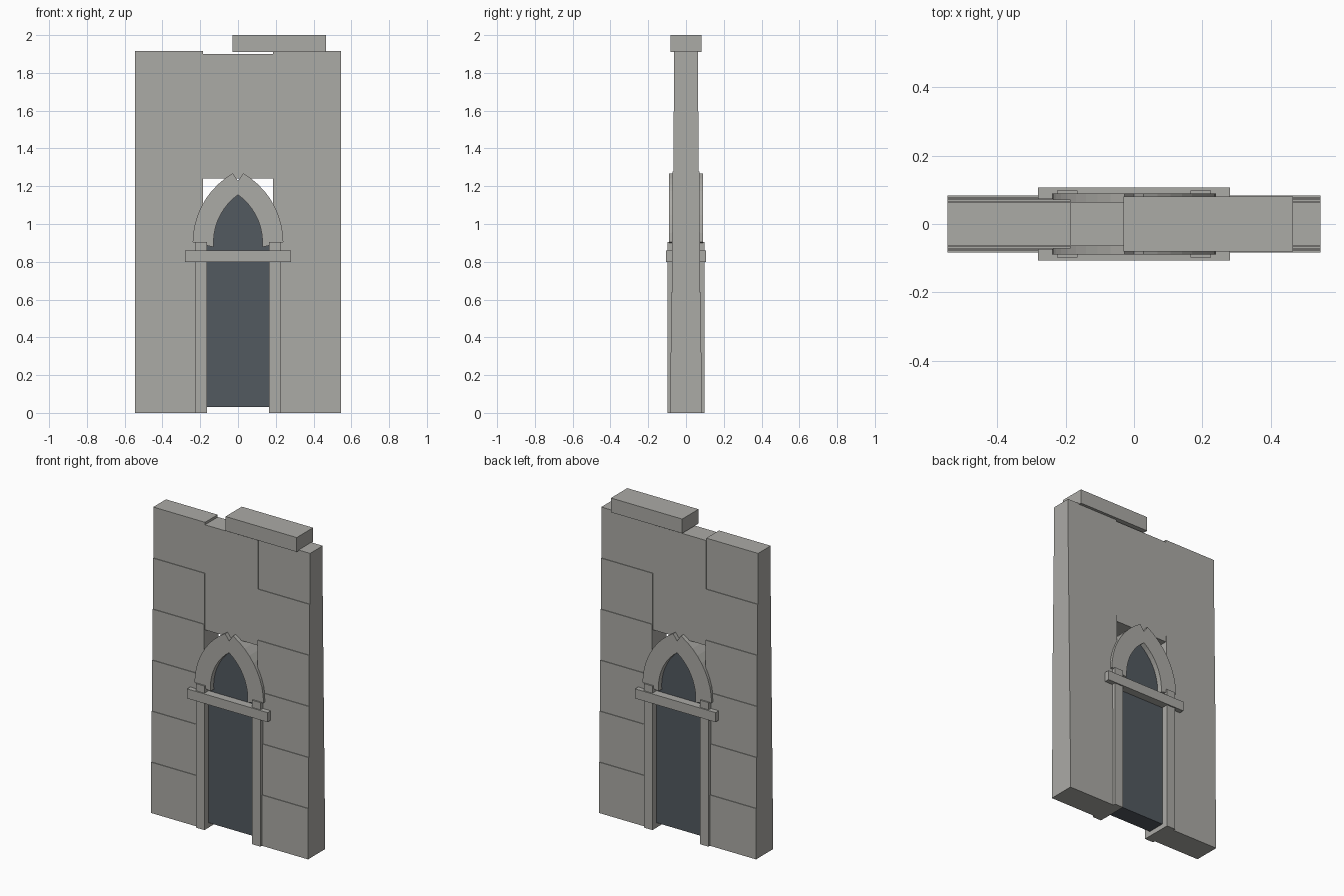
import bpy, bmesh, math

if "Cube" in bpy.data.objects:
    bpy.data.objects.remove(bpy.data.objects["Cube"])


def material(name, rgb):
    m = bpy.data.materials.new(name)
    m.diffuse_color = (*rgb, 1)
    m.use_nodes = True
    m.node_tree.nodes["Principled BSDF"].inputs["Base Color"].default_value = m.diffuse_color
    return m


STONE = material("grey_stone", (0.41, 0.405, 0.38))
DARK = material("dark_slate_door", (0.084, 0.1, 0.117))


def prism(name, outline, depth, mat):
    """Extrude an (x, z) outline symmetrically to y = +-depth."""
    bm = bmesh.new()
    face = bm.faces.new([bm.verts.new((x, -depth, z)) for x, z in outline])
    out = bmesh.ops.extrude_face_region(bm, geom=[face])
    moved = [v for v in out["geom"] if isinstance(v, bmesh.types.BMVert)]
    bmesh.ops.translate(bm, verts=moved, vec=(0, 2 * depth, 0))
    bmesh.ops.recalc_face_normals(bm, faces=bm.faces)
    me = bpy.data.meshes.new(name)
    bm.to_mesh(me)
    bm.free()
    me.materials.append(mat)
    ob = bpy.data.objects.new(name, me)
    bpy.context.collection.objects.link(ob)
    return ob


def box(name, x0, x1, z0, z1, depth, mat=STONE):
    return prism(name, [(x0, z0), (x1, z0), (x1, z1), (x0, z1)], depth, mat)


HALF = 0.185              # half width of the opening
SPRING, RADIUS = 0.90, 0.37

# Stepped wall courses and door jambs on both sides
COURSE = 1.915 / 6
for side, s in (("left", -1), ("right", 1)):
    for i in range(6):
        a, b = sorted((s * HALF, s * 0.545))
        box(f"{side}_wall_course_{i + 1}", a, b, i * COURSE, (i + 1) * COURSE,
            0.083 - 0.004 * i)
    a, b = sorted((s * 0.165, s * 0.225))
    box(f"{side}_door_jamb", a, b, 0, 0.905, 0.098)

# Wall over the doorway, cap stone and cross bar
box("wall_above_door", -HALF, HALF, 1.24, 1.90, 0.064)
box("cap_stone", -0.03, 0.465, 1.91, 2.0, 0.081)
box("cross_bar", -0.28, 0.28, 0.80, 0.86, 0.106)


def arc(r, a0, a1, n):
    """Left half of the pointed arch, struck from the right springing point."""
    pts = []
    for i in range(n + 1):
        t = math.radians(a0 + (a1 - a0) * i / n)
        pts.append((HALF - r * math.cos(t), SPRING + r * math.sin(t)))
    return pts


def mirrored(pts):
    return [(-x, z) for x, z in reversed(pts)]


# Pointed arch ring with a notch at the crown
outer = arc(RADIUS + 0.055, 0.5, 60, 9)
r_in = RADIUS - 0.055
inner = arc(r_in, -4, math.degrees(math.acos(HALF / r_in)), 9)
notch = [(0, SPRING + RADIUS * math.sin(math.radians(60)) + 0.008)]
inner_back = mirrored(inner)[1:]
ring = outer + notch + mirrored(outer) + list(reversed(inner_back)) + list(reversed(inner))
prism("pointed_arch", ring, 0.089, STONE)

# Dark door with its pointed head tucked into the ring
head = arc(r_in + 0.008, 0, math.degrees(math.acos(HALF / (r_in + 0.008))), 9)
door = [(0.165, 0.03), (-0.165, 0.03), (-0.165, 0.893)] + head
door += mirrored(head)[1:] + [(0.165, 0.893)]
prism("door_panel", door, 0.056, DARK)
